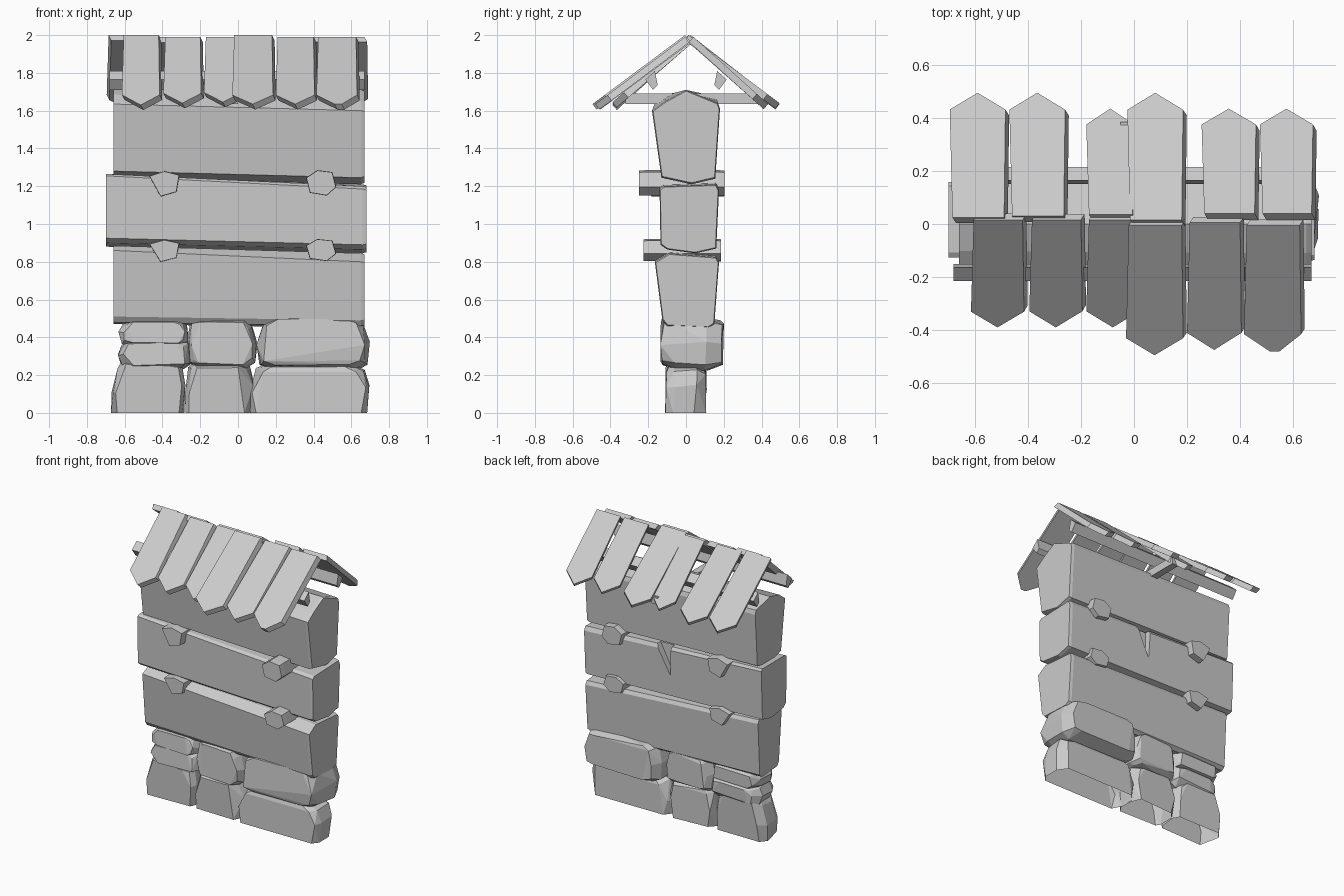
import bpy, bmesh, random
from mathutils import Vector

if "Cube" in bpy.data.objects:
    bpy.data.objects.remove(bpy.data.objects["Cube"])

random.seed(4)


def finish(name, bm):
    bmesh.ops.recalc_face_normals(bm, faces=bm.faces)
    me = bpy.data.meshes.new(name)
    bm.to_mesh(me)
    bm.free()
    ob = bpy.data.objects.new(name, me)
    bpy.context.collection.objects.link(ob)
    return ob


def loft(name, rings):
    """Bridge a list of equal-sized point rings and cap both ends."""
    bm = bmesh.new()
    vs = [[bm.verts.new(p) for p in r] for r in rings]
    n = len(vs[0])
    for a, b in zip(vs, vs[1:]):
        for i in range(n):
            j = (i + 1) % n
            bm.faces.new((a[i], a[j], b[j], b[i]))
    bm.faces.new(vs[0])
    bm.faces.new(vs[-1])
    return finish(name, bm)


# Stones: convex chunks with a wide waist; ground stones are open underneath
def stone(name, x0, x1, y0, y1, z0, z1, ground=False):
    bm = bmesh.new()
    w, h, d = x1 - x0, z1 - z0, y1 - y0
    corner = [(.02, .1), (0, .5), (.06, .9), (.16, 1), (.84, 1), (.95, .9), (1, .5), (.98, .1), (.88, 0), (.12, 0)]
    if ground:
        corner = [(.02, 0), (0, .4), (.07, .9), (.16, 1), (.84, 1), (.94, .9), (1, .55), (.97, 0)]
    for t, inset in ((0, .03), (.22, .006), (.75, 0), (1, .035)):
        for u, v in corner:
            j = [random.uniform(-.011, .011) for _ in range(3)]
            x = x0 + inset + u * (w - 2 * inset) + j[0]
            z = z0 + inset * .6 + v * (h - 1.2 * inset) + j[1]
            if ground and v < .1:
                z = 0
            bm.verts.new((x, y0 + t * d + j[2], max(z, 0)))
    bmesh.ops.convex_hull(bm, input=bm.verts)
    loose = [v for v in bm.verts if not v.link_faces]
    bmesh.ops.delete(bm, geom=loose, context='VERTS')
    bmesh.ops.recalc_face_normals(bm, faces=bm.faces)
    bmesh.ops.dissolve_limit(bm, angle_limit=.16, verts=bm.verts, edges=bm.edges)
    if ground:
        base = [f for f in bm.faces if all(v.co.z < .001 for v in f.verts)]
        bmesh.ops.delete(bm, geom=base, context='FACES_ONLY')
    return finish(name, bm)


stone("base_stone_left", -.67, -.275, -.10, .10, 0, .275, True)
stone("base_stone_middle", -.285, .075, -.10, .10, 0, .265, True)
stone("base_stone_right", .055, .70, -.10, .10, 0, .255, True)
stone("upper_stone_left_low", -.63, -.25, -.11, .11, .235, .385)
stone("upper_stone_left_high", -.63, -.26, -.11, .11, .355, .49)
stone("upper_stone_middle", -.27, .105, -.12, .12, .245, .49)
stone("upper_stone_right", .10, .69, -.125, .19, .235, .505)


# Beams: chamfered (y, z) section at the right end; the left end rises and narrows
def beam(name, xl, xr, section, rise_low, rise_high, cap, narrow):
    mid = sum(p[1] for p in section) / len(section)
    left = [(y * narrow, min(z + (rise_high if z > mid else rise_low), cap)) for y, z in section]

    def ring(x, pts, s=1):
        cy, cz = (sum(p[k] for p in pts) / len(pts) for k in (0, 1))
        return [(x, cy + (y - cy) * s, cz + (z - cz) * s) for y, z in pts]
    return loft(name, [ring(xl, left), ring(xr - .02, section), ring(xr, section, .97)])


beam("lower_beam", -.66, .67,
     [(-.165, .80), (-.09, .845), (.16, .825), (.175, .80), (.15, .47), (.12, .45), (-.1, .46), (-.125, .49)],
     .02, .06, .885, .78)
middle = beam("middle_beam", -.70, .68,
              [(-.14, 1.185), (-.12, 1.2), (.16, 1.21), (.175, 1.18), (.16, .87), (.05, .845), (-.1, .865),
               (-.135, .89)], .035, .07, 1.265, .9)
beam("top_beam", -.66, .67,
     [(-.18, 1.60), (-.11, 1.65), (0, 1.71), (.17, 1.64), (.18, 1.61), (.155, 1.24), (.03, 1.21), (-.13, 1.245)],
     .035, .035, 1.71, .93)

# Splintered notch in the back of the middle beam
tri = [(.0, 1.3), (.15, 1.3), (.01, 1.03)]
cutter = loft("notch_cutter", [[(x, .12, z) for x, z in tri], [(x, .25, z) for x, z in tri]])
cutter.hide_render = True
mod = middle.modifiers.new("notch", 'BOOLEAN')
mod.operation = 'DIFFERENCE'
mod.solver = 'EXACT'
mod.object = cutter
bpy.context.view_layer.objects.active = middle
bpy.ops.object.modifier_apply(modifier=mod.name)
bpy.data.objects.remove(cutter)

# Pegs: many-sided pins running through the joints
left_pin = [(-.08, .04), (.0, .065), (.08, .045), (.065, -.045), (-.02, -.07)]
right_pin = [(-.08, .03), (-.02, .07), (.06, .06), (.08, -.02), (.03, -.065), (-.06, -.05)]
for level, z, y0, y1, sz in (("upper", 1.215, -.25, .205, 1), ("lower", .86, -.225, .185, .87)):
    for side, cx, pin, dy in (("left", -.39, left_pin, .065), ("right", .44, right_pin, 0)):
        loft(f"{level}_{side}_peg",
             [[(cx + x * k, y, z + dz * k * sz) for x, dz in pin]
              for y, k in ((y0 + dy, .97), (y0 + dy + .04, 1), (y1 - .03, 1), (y1, .97))])

# Roof rails and the central cross tie
rail = [(.15, 1.735), (.175, 1.71), (.215, 1.765), (.165, 1.81)]
for side, s in (("front", -1), ("back", 1)):
    loft(f"{side}_roof_rail", [[(x, s * y, z) for y, z in rail] for x in (-.68, .67)])
tie = [(-.32, 1.635), (-.32, 1.69), (.385, 1.69), (.385, 1.635)]
loft("roof_tie", [[(x, y, z) for y, z in tie] for x in (-.05, 0)])


# Roof planks: pointed boards hung from ridge to eave
def plank(name, x0, x1, ridge, tip, point=.5):
    a, b = Vector((0, *ridge)), Vector((0, *tip))
    run = (b - a).normalized()
    down = Vector((1, 0, 0)).cross(run)
    if down.z > 0:
        down = -down
    shoulder = b - run * .08
    xm, hw = (x0 + x1) / 2, (x1 - x0) / 2
    out = [(x0 + .01, a), (x1 - .005, a), (x1, shoulder)]
    out += [(xm + hw * .25, b), (xm - hw * .1, b)] if point > .5 else [(xm, b)]
    out += [(x0, shoulder)]
    top = [p + Vector((x, 0, 0)) for x, p in out]
    low = [p + down * .036 + Vector((.014, 0, 0)) for p in top]
    return loft(name, [top, low])


front = [(-.615, -.415, .015, -.39, 1.63), (-.395, -.195, .015, -.39, 1.64), (-.18, .02, .015, -.39, 1.645),
         (-.03, .185, -.005, -.495, 1.635), (.20, .405, .005, -.475, 1.635), (.415, .63, -.005, -.48, 1.635)]
back = [(-.695, -.485, .025, .495, 1.635), (-.47, -.26, .03, .495, 1.635), (-.18, .0, .035, .435, 1.635),
        (-.025, .185, .015, .495, 1.64), (.255, .46, .04, .435, 1.635), (.475, .675, .04, .435, 1.635)]
for side, rows in (("front", front), ("back", back)):
    for i, (x0, x1, yr, yt, zt) in enumerate(rows):
        zr = 2.0 if i in (0, 3) else 1.99
        plank(f"{side}_roof_plank_{i + 1}", x0, x1, (yr, zr), (yt, zt),
              .8 if side == "front" and i == 5 else .5)
